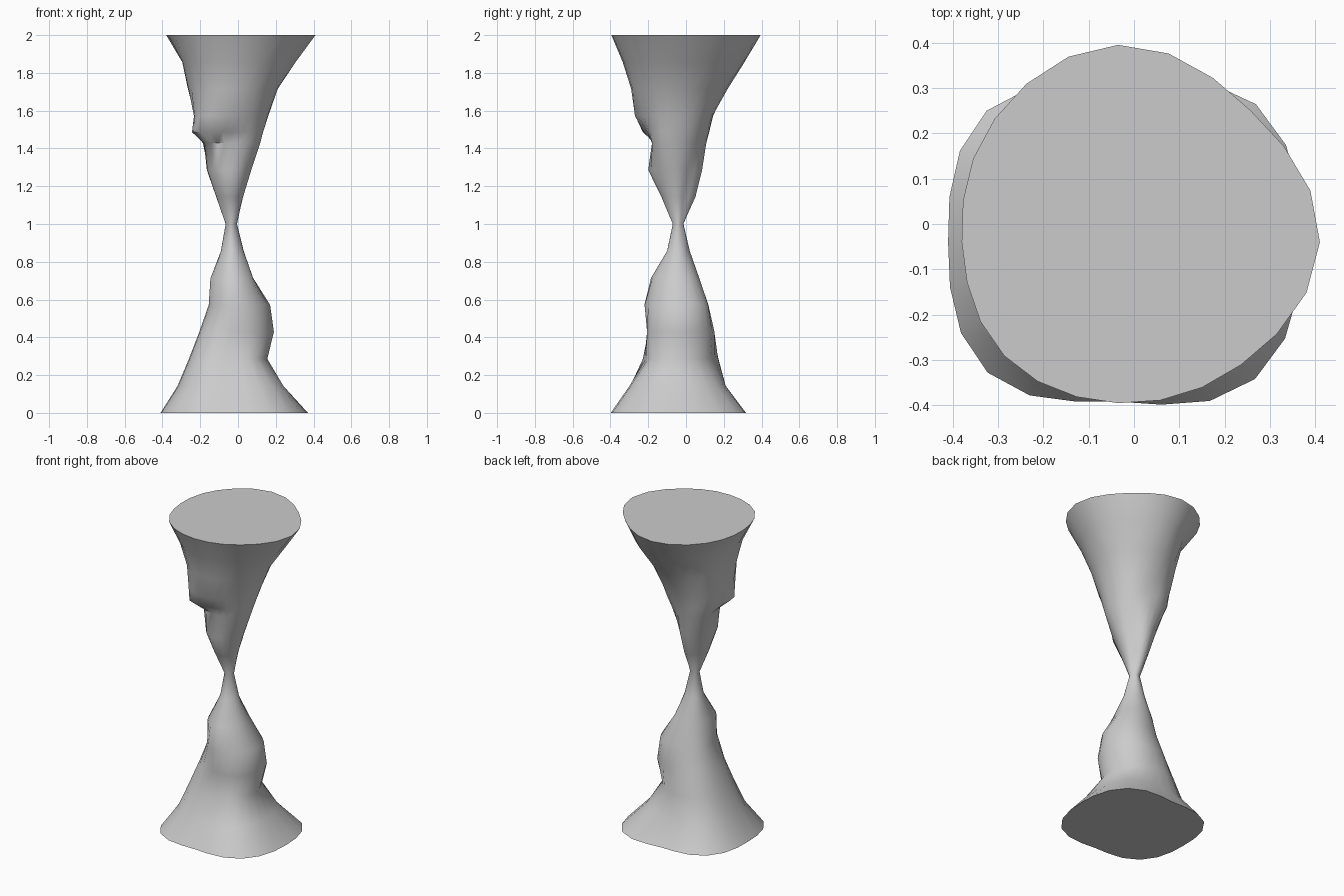
import bpy, bmesh, math

CX, CY = -0.035, -0.04   # axis of the pinched waist
SIDES = 24
STEP = 1 / 7

# Radii toward E, NE, N, NW, W, SW, S, SE for each level
LOWER = [
    (.405, .43, .35, .41, .375, .407, .352, .427),
    (.275, .285, .25, .285, .285, .295, .255, .305),
    (.19, .19, .21, .235, .225, .232, .18, .19),
    (.225, .215, .19, .185, .17, .175, .16, .207),
    (.205, .195, .15, .135, .12, .127, .18, .187),
    (.115, .12, .11, .105, .11, .127, .145, .13),
    (.065, .055, .06, .063, .055, .052, .06, .062),
    (.03, .027, .025, .033, .03, .027, .03, .027),
]
UPPER = [
    (.06, .053, .09, .08, .08, .087, .09, .073),
    (.105, .09, .125, .12, .13, .137, .16, .12),
    (.15, .137, .14, .178, .145, .15, .135, .17),
    (.195, .19, .18, .213, .192, .24, .23, .207),
    (.245, .253, .26, .243, .23, .25, .25, .253),
    (.34, .347, .35, .28, .26, .29, .295, .31),
    (.445, .412, .435, .385, .345, .355, .355, .383),
]
NOTCH = (1.486, (.167, .16, .16, .19, .203, .235, .17, .185))


def radius(row, k):
    """Periodic Catmull-Rom interpolation of the eight radii."""
    i, t = divmod(k * 8 / SIDES, 1)
    a, b, c, d = (row[(int(i) + j) % 8] for j in (-1, 0, 1, 2))
    return b + .5 * t * (c - a + t * (2*a - 5*b + 4*c - d + t * (3*(b - c) + d - a)))


def ring(bm, z, row):
    verts = []
    for k in range(SIDES):
        a, r = 2 * math.pi * k / SIDES, radius(row, k)
        verts.append(bm.verts.new((CX + r * math.cos(a), CY + r * math.sin(a), z)))
    return verts


# Pinched column: lofted rings with flat end caps
levels = [(i * STEP, row) for i, row in enumerate(LOWER + UPPER)]
levels = sorted(levels + [NOTCH], key=lambda lv: lv[0])
bm = bmesh.new()
rings = [ring(bm, z, row) for z, row in levels]
for lo, hi in zip(rings, rings[1:]):
    for k in range(SIDES):
        n = (k + 1) % SIDES
        bm.faces.new((lo[k], lo[n], hi[n], hi[k]))
bm.faces.new(rings[0][::-1])
bm.faces.new(rings[-1])
mesh = bpy.data.meshes.new("pinched_column")
bm.to_mesh(mesh)
bm.free()
column = bpy.data.objects.new("pinched_column", mesh)
bpy.context.collection.objects.link(column)

# Smooth flanks, crisp cap rims
bpy.context.view_layer.objects.active = column
column.select_set(True)
bpy.ops.object.shade_smooth_by_angle(angle=math.radians(50))
